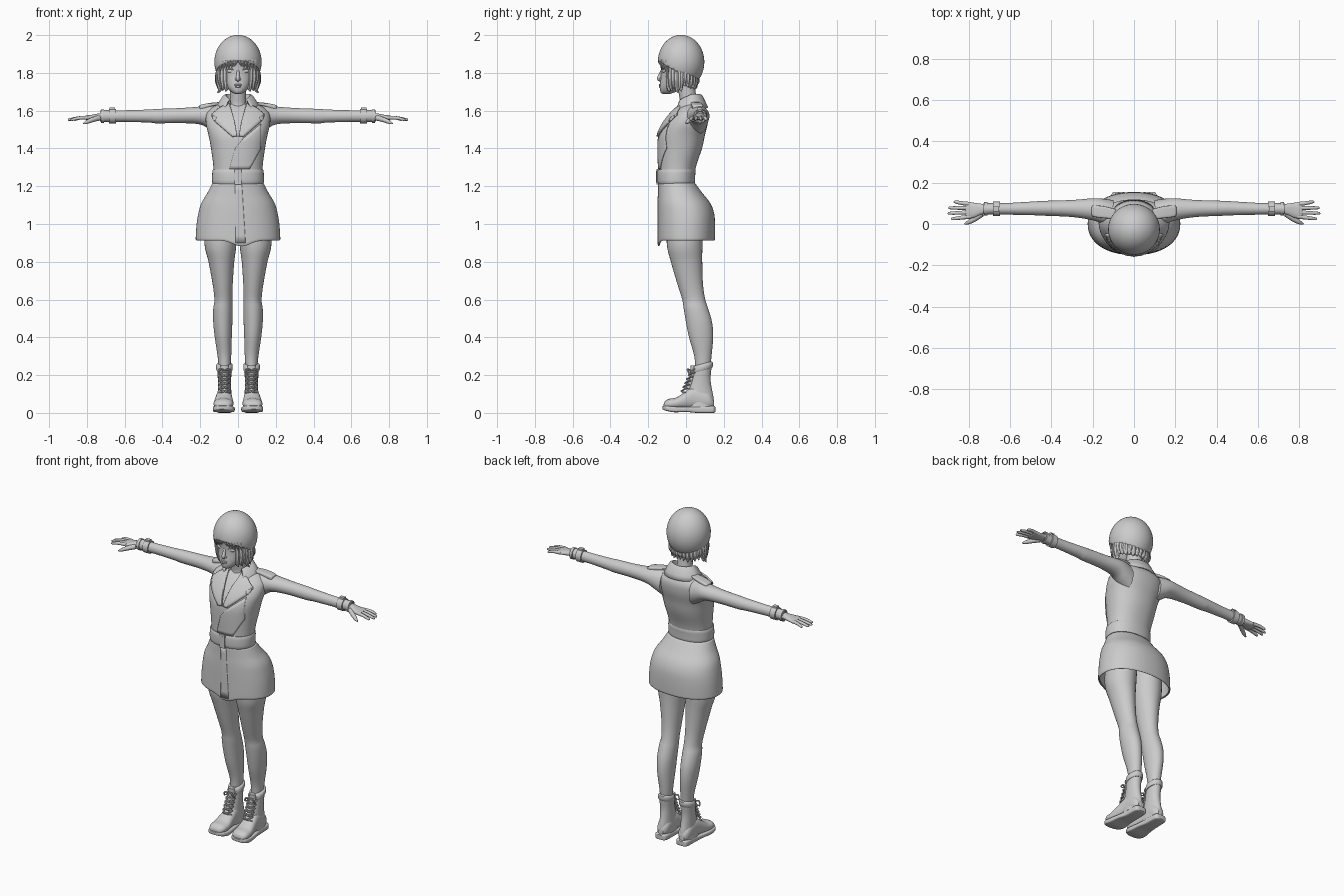
import bpy, bmesh, math, random
from mathutils import Vector
from mathutils.bvhtree import BVHTree

random.seed(3)


def finish(bm, name, mirror=False, thick=0):
    bmesh.ops.recalc_face_normals(bm, faces=bm.faces)
    me = bpy.data.meshes.new(name)
    bm.to_mesh(me)
    bm.free()
    ob = bpy.data.objects.new(name, me)
    bpy.context.collection.objects.link(ob)
    if thick:
        m = ob.modifiers.new("thickness", 'SOLIDIFY')
        m.thickness, m.offset = thick, 0
    if mirror:
        ob.modifiers.new("mirror", 'MIRROR')
    return ob


def smooth_rows(rows, k=4):
    """Catmull-Rom interpolation of rows of numbers."""
    out, n = [], len(rows)
    for i in range(n - 1):
        p0, p1, p2, p3 = (rows[min(max(i + j, 0), n - 1)] for j in (-1, 0, 1, 2))
        for s in range(k):
            t = s / k
            out.append([0.5 * (2 * b + (c - a) * t + (2 * a - 5 * b + 4 * c - d) * t * t
                               + (3 * b - a - 3 * c + d) * t ** 3)
                        for a, b, c, d in zip(p0, p1, p2, p3)])
    return out + [list(rows[-1])]


def bridge(rings, name, cap=True, mirror=False, thick=0, loop=True):
    bm = bmesh.new()
    vs = [[bm.verts.new(p) for p in r] for r in rings]
    n = len(vs[0])
    for a, b in zip(vs, vs[1:]):
        for i in range(n if loop else n - 1):
            bm.faces.new((a[i], a[(i + 1) % n], b[(i + 1) % n], b[i]))
    if cap:
        bm.faces.new(vs[0])
        bm.faces.new(vs[-1])
    return finish(bm, name, mirror, thick)


def loft(name, axis, rows, power=2.0, n=32, k=4, **kw):
    """Rows: position on axis, then min/max extents on the two other axes."""
    rings = []
    for p, a0, a1, b0, b1 in (smooth_rows(rows, k) if k > 1 else rows):
        ring = []
        for i in range(n):
            t = 2 * math.pi * i / n
            c, s = math.cos(t), math.sin(t)
            u = (a0 + a1) / 2 + (a1 - a0) / 2 * math.copysign(abs(c) ** (2 / power), c)
            v = (b0 + b1) / 2 + (b1 - b0) / 2 * math.copysign(abs(s) ** (2 / power), s)
            ring.append({'x': (p, u, v), 'y': (u, p, v), 'z': (u, v, p)}[axis])
        rings.append(ring)
    return bridge(rings, name, **kw)


def sym(name, rows, **kw):
    """Vertical loft centred on x: rows are z, half width, front y, back y."""
    return loft(name, 'z', [(z, -w, w, f, b) for z, w, f, b in rows], **kw)


def tube(name, rows, n=10, mirror=True):
    """Rows: x, y, z, radius."""
    rows = smooth_rows(rows, 3)
    pts = [Vector(r[:3]) for r in rows]
    rings = []
    for i, p in enumerate(pts):
        d = (pts[min(i + 1, len(pts) - 1)] - pts[max(i - 1, 0)]).normalized()
        u = d.orthogonal().normalized()
        if i and rings:
            u = (last - d * last.dot(d)).normalized()
        last, w = u, d.cross(u)
        rings.append([p + rows[i][3] * (u * math.cos(2 * math.pi * j / n) + w * math.sin(2 * math.pi * j / n))
                      for j in range(n)])
    return bridge(rings, name, mirror=mirror)


def ball(name, loc, size, mirror=False):
    bm = bmesh.new()
    bmesh.ops.create_uvsphere(bm, u_segments=24, v_segments=14, radius=1)
    for v in bm.verts:
        v.co = Vector(loc) + Vector(a * b for a, b in zip(v.co, size))
    return finish(bm, name, mirror)


def patch(name, target, outline, lift=0.006, thick=0.01, mirror=False):
    """Cloth panel drawn as an (x, z) outline and laid on the front of target."""
    me = target.data
    tree = BVHTree.FromPolygons([v.co for v in me.vertices], [tuple(p.vertices) for p in me.polygons])
    bm = bmesh.new()
    bm.faces.new([bm.verts.new((x, 0, z)) for x, z in outline])
    bmesh.ops.triangulate(bm, faces=bm.faces)
    bmesh.ops.subdivide_edges(bm, edges=bm.edges, cuts=7, use_grid_fill=True)
    for v in bm.verts:
        hit = tree.ray_cast(Vector((v.co.x, -1, v.co.z)), Vector((0, 1, 0)))[0]
        v.co.y = (hit.y if hit else -0.14) - lift
    return finish(bm, name, mirror, thick)


# Coat body
torso = sym("coat_torso", [
    (1.20, .128, -.142, .04), (1.30, .13, -.143, .052), (1.40, .143, -.146, .085), (1.47, .156, -.142, .1),
    (1.53, .17, -.115, .115), (1.58, .168, -.078, .118), (1.61, .145, -.05, .108),
    (1.63, .11, -.025, .092), (1.645, .065, -.01, .075)], power=2.2, n=48)
skirt = sym("coat_skirt", [
    (.918, .218, -.144, .148), (.925, .22, -.146, .15), (1.0, .215, -.146, .15), (1.06, .205, -.146, .144),
    (1.11, .19, -.145, .124), (1.16, .16, -.143, .085), (1.215, .132, -.142, .044)],
    power=2.2, n=64, cap=False, thick=.008)
for v in skirt.data.vertices:      # front flap dips at the hem
    if v.co.y < 0 and v.co.z < 1.0:
        v.co.z -= .03 * math.exp(-((v.co.x - .02) / .06) ** 2) * (1 - v.co.z) / .08
patch("skirt_front_edge", skirt, [(-.015, 1.215), (.02, 1.215), (.04, .9), (-.012, .9)], .003, .006)

# Belt and buckle
sym("belt", [(1.213, .13, -.145, .043), (1.216, .136, -.15, .047), (1.25, .137, -.152, .048),
             (1.285, .135, -.15, .051), (1.289, .129, -.145, .047)], power=2.2, n=48, k=2)
loft("buckle", 'z', [(1.208, -.018, .018, -.157, -.145), (1.292, -.018, .018, -.157, -.145)], power=8, n=24, k=1)
loft("buckle_pin", 'z', [(1.22, -.005, .005, -.16, -.15), (1.28, -.005, .005, -.16, -.15)], power=6, n=16, k=1)

# Lapels, front overlap and collar
patch("lapel", torso, [(.045, 1.638), (.095, 1.615), (.14, 1.578), (.112, 1.562), (.12, 1.54),
                       (.03, 1.462), (.004, 1.465), (.02, 1.55)], .008, .011, mirror=True)
patch("front_overlap", torso, [(.12, 1.53), (.03, 1.455), (-.015, 1.40), (-.045, 1.29), (.06, 1.29), (.12, 1.4)],
      .003, .006)
collar = []
for i in range(33):
    a = math.radians(-48 + 276 * i / 32)
    front = max(0, -math.sin(a))
    collar.append([(r * math.cos(a), .03 + .72 * r * math.sin(a) - .03 * front, z - .035 * front)
                   for r, z in ((.056, 1.62), (.06, 1.665), (.066, 1.684), (.078, 1.675), (.1, 1.64), (.116, 1.615))])
bridge(collar, "collar", cap=False, loop=False, thick=.008)
loft("epaulette", 'x', [(.085, .025, .07, 1.632, 1.646), (.14, .028, .085, 1.622, 1.642),
                        (.195, .035, .09, 1.605, 1.632), (.205, .045, .08, 1.605, 1.626)], power=4, mirror=True)

# Sleeves and cuffs
loft("sleeve", 'x', [(.10, -.01, .115, 1.47, 1.625), (.15, 0, .122, 1.50, 1.63), (.2, .018, .124, 1.527, 1.622),
                     (.3, .034, .116, 1.534, 1.614), (.43, .04, .112, 1.533, 1.609), (.47, .042, .11, 1.537, 1.606),
                     (.6, .045, .102, 1.541, 1.602), (.72, .046, .1, 1.541, 1.602), (.725, .052, .095, 1.55, 1.595)],
     mirror=True)
for nm, x, w, e in (("cuff_strap", .665, .036, .007), ("cuff_hem", .717, .016, .004)):
    y0, y1, z0, z1 = .045 - e, .102 + e, 1.54 - e, 1.602 + e
    loft(nm, 'x', [(x - w / 2, .045, .1, 1.543, 1.6), (x - w / 2, y0, y1, z0, z1),
                   (x + w / 2, y0, y1, z0, z1), (x + w / 2, .045, .1, 1.543, 1.6)], k=1, mirror=True)
loft("cuff_buckle", 'x', [(.652, .06, .085, 1.6, 1.617), (.68, .06, .085, 1.6, 1.617)], power=6, k=1, mirror=True)

# Hands
loft("palm", 'x', [(.70, .053, .093, 1.555, 1.59), (.74, .045, .098, 1.553, 1.585), (.775, .03, .103, 1.55, 1.578),
                   (.805, .027, .105, 1.552, 1.574), (.815, .035, .098, 1.557, 1.57)], power=2.4, mirror=True)
for nm, y, tip, ty in (("index", .036, .885, .025), ("middle", .057, .9, .052),
                       ("ring", .077, .897, .078), ("little", .096, .872, .107)):
    tube(nm + "_finger", [(.79, y, 1.563, .0105), (.835, (y + ty) / 2, 1.562, .0095),
                          (tip - .008, ty, 1.553, .007), (tip, ty, 1.551, .002)])
tube("thumb", [(.735, .05, 1.562, .015), (.77, .025, 1.552, .013), (.8, .008, 1.54, .01), (.82, 0, 1.531, .003)])

# Legs
loft("leg", 'z', [(1.08, .004, .17, -.10, .1), (.9, .008, .178, -.102, .088), (.8, .02, .156, -.08, .086),
                  (.68, .028, .134, -.045, .09), (.6, .03, .125, -.02, .102), (.55, .029, .131, -.012, .118),
                  (.48, .03, .131, 0, .138), (.4, .033, .123, .016, .144), (.3, .036, .108, .044, .135),
                  (.22, .042, .1, .05, .128)], mirror=True)

# Boots
loft("boot_shaft", 'z', [(.03, .034, .112, -.01, .15), (.08, .034, .108, -.01, .146), (.13, .036, .106, .012, .136),
                         (.18, .036, .107, .028, .13), (.23, .034, .11, .038, .134), (.25, .033, .111, .044, .137)],
     mirror=True)
top = loft("boot_top_band", 'z', [(.222, .031, .112, .036, .136), (.232, .028, .116, .032, .142),
                                  (.252, .029, .115, .038, .142), (.258, .036, .108, .046, .135)], k=2, mirror=True)
for v in top.data.vertices:        # higher at the heel side
    v.co.z += (v.co.y - .08) * .25
loft("boot_foot", 'y', [(.147, .055, .09, .03, .07), (.12, .036, .108, .02, .11), (.05, .033, .112, .02, .14),
                        (0, .029, .12, .02, .115), (-.05, .024, .128, .02, .082), (-.09, .028, .128, .02, .074),
                        (-.112, .045, .115, .022, .06), (-.118, .065, .1, .03, .045)], power=2.3, mirror=True)
loft("boot_sole", 'y', [(.155, .05, .094, .004, .032), (.14, .034, .11, 0, .036), (.06, .03, .114, 0, .034),
                        (0, .024, .124, .005, .032), (-.06, .017, .133, .003, .034), (-.1, .026, .131, .01, .038),
                        (-.118, .05, .115, .016, .038), (-.124, .07, .1, .02, .036)], power=5, mirror=True)
loft("boot_tongue", 'z', [(.13, .052, .09, -.004, .03), (.2, .05, .093, .022, .05), (.25, .05, .093, .024, .046)],
     mirror=True)
for i in range(6):                 # crossed laces
    z = .115 + .021 * i
    y = -.022 + .0095 * i
    for s in (-1, 1):
        tube("lace", [(.071 - s * .03, y + .02, z - .008, .0045), (.071, y - .002, z, .005),
                      (.071 + s * .03, y + .02, z + .012, .0045)], n=6)
for s in (-1, 1):                  # lace bow
    tube("lace_bow", [(.071, .024, .225, .004), (.071 + s * .022, .008, .23, .005),
                      (.071 + s * .034, .018, .205, .004), (.071, .022, .222, .003)], n=6)

# Neck and head
sym("neck", [(1.56, .07, -.06, .08), (1.62, .05, -.032, .068), (1.67, .043, -.035, .055), (1.75, .046, -.05, .045)])
sym("head", [(1.689, .014, -.124, -.085), (1.697, .032, -.134, -.06), (1.72, .055, -.139, -.02),
             (1.75, .074, -.137, .025), (1.785, .085, -.133, .055), (1.82, .092, -.133, .07),
             (1.87, .098, -.136, .072), (1.93, .085, -.11, .055), (1.97, .04, -.07, .02)], n=40)
tube("nose", [(0, -.126, 1.818, .006), (0, -.137, 1.788, .009), (0, -.143, 1.769, .0115), (0, -.134, 1.757, .006)],
     mirror=False)
ball("nostril", (.01, -.135, 1.766), (.007, .009, .006), True)
ball("eye", (.037, -.114, 1.81), (.021, .012, .011), True)
tube("eyelid", [(.014, -.127, 1.81, .002), (.035, -.126, 1.823, .004), (.06, -.107, 1.817, .003)], n=8)
tube("eyebrow", [(.014, -.132, 1.834, .003), (.04, -.124, 1.844, .004), (.068, -.1, 1.836, .002)], n=8)
ball("upper_lip", (0, -.136, 1.737), (.021, .008, .005))
ball("lower_lip", (0, -.136, 1.728), (.017, .008, .006))
ball("ear", (.09, -.02, 1.79), (.01, .02, .032), True)

# Hair under the hat
for i in range(12):
    a = math.radians(-52 + 142 * i / 11)
    x, y = .1 * math.cos(a), -.028 + .08 * math.sin(a)
    z = 1.795 - .575 * y
    tip = 1.705 + random.uniform(-.012, .022)
    out = random.uniform(1.0, 1.16)
    tube("hair_strand", [(x * .96, y, z + .02, .016), (x * 1.04, y, (z + tip) / 2 + .01, .019),
                         (x * .98, y, tip + .02, .012), (x * out, y + .006, tip, .001)], n=8)
for i in range(6):
    x = .008 + .015 * i
    y = -.028 - .11 * math.sqrt(1 - (x / .11) ** 2)
    tube("fringe_strand", [(x, y + .006, 1.88, .012), (x + .004, y, 1.86, .011),
                           (x + .012, y + .008, 1.832 - .006 * i, .001)], n=8)

# Knitted hat, cut on a slope from brow to nape
bm = bmesh.new()
bmesh.ops.create_uvsphere(bm, u_segments=48, v_segments=32, radius=1)
for v in bm.verts:
    v.co = Vector((v.co.x * .122, -.026 + v.co.y * .12, 1.858 + v.co.z * .14))
bmesh.ops.bisect_plane(bm, geom=bm.verts[:] + bm.edges[:] + bm.faces[:], plane_co=(0, 0, 1.7795),
                       plane_no=(0, .5, .87), clear_inner=True)
finish(bm, "hat", thick=.006)

# Smooth shading
for ob in bpy.data.objects:
    ob.select_set(True)
bpy.context.view_layer.objects.active = torso
bpy.ops.object.shade_smooth_by_angle(angle=math.radians(40))
